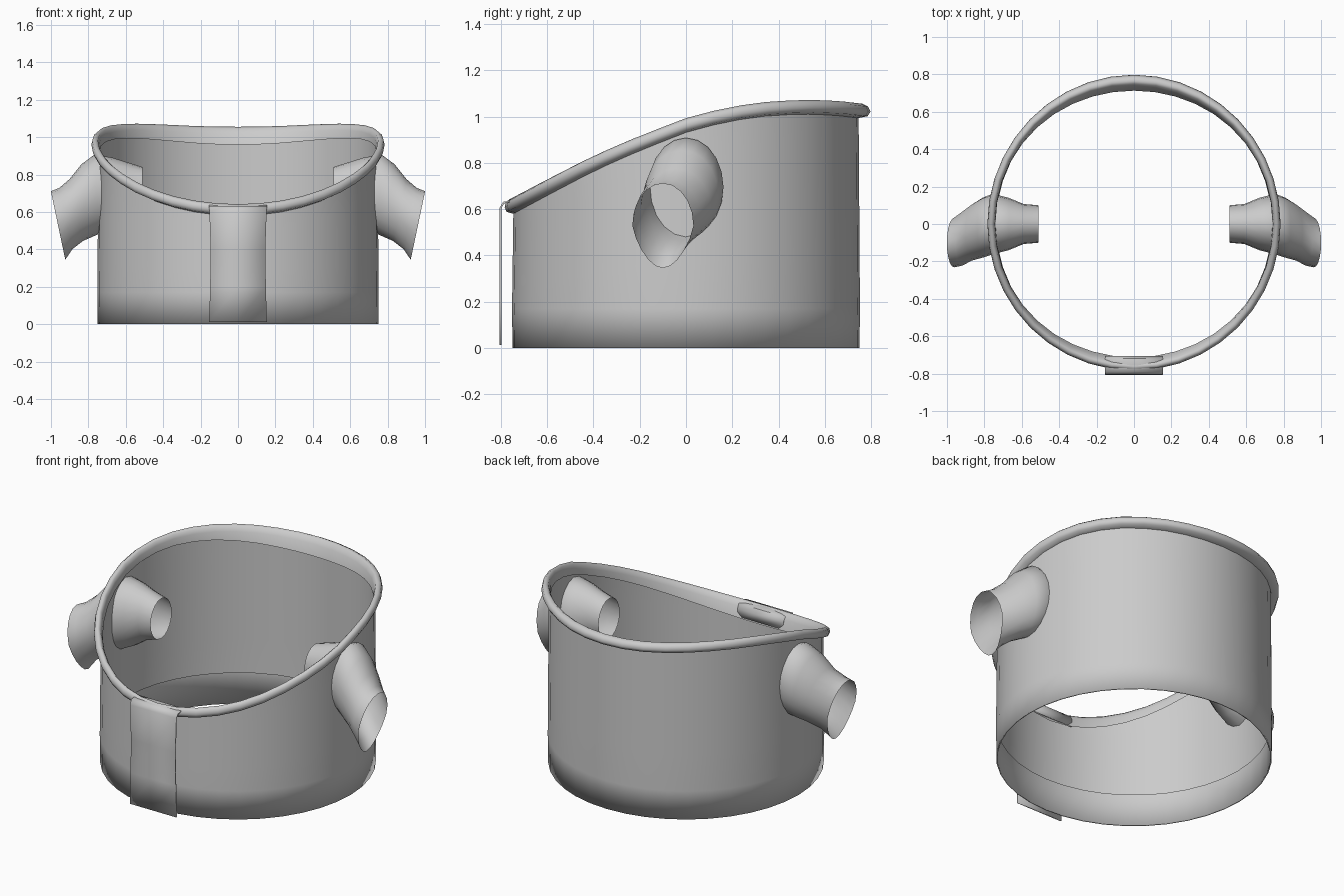
import bpy, bmesh, math

if "Cube" in bpy.data.objects:
    bpy.data.objects.remove(bpy.data.objects["Cube"])

SEG = 40

mat = bpy.data.materials.new("plain grey")
mat.diffuse_color = (0.6, 0.6, 0.6, 1)
mat.use_nodes = True
mat.node_tree.nodes["Principled BSDF"].inputs["Base Color"].default_value = mat.diffuse_color


def lerp(x, table):
    """Piecewise linear lookup in a short table of (x, value)."""
    if x <= table[0][0]:
        return table[0][1]
    for (a, va), (b, vb) in zip(table, table[1:]):
        if x <= b:
            return va + (vb - va) * (x - a) / (b - a)
    return table[-1][1]


def loft(name, rings, closed=True, smooth=True):
    """Skin a list of equally long point rings."""
    bm = bmesh.new()
    rows = [[bm.verts.new(p) for p in ring] for ring in rings]
    n = len(rows[0])
    for lo, hi in zip(rows, rows[1:]):
        for i in range(n if closed else n - 1):
            k = (i + 1) % n
            f = bm.faces.new((lo[i], lo[k], hi[k], hi[i]))
            f.smooth = smooth
    me = bpy.data.meshes.new(name)
    bm.to_mesh(me)
    bm.free()
    me.materials.append(mat)
    ob = bpy.data.objects.new(name, me)
    bpy.context.collection.objects.link(ob)
    return ob


# Height of the slanted mouth, from front to back
MOUTH = [(-0.78, 0.605), (-0.6, 0.70), (-0.4, 0.803), (-0.2, 0.89), (0, 0.967),
         (0.15, 1.007), (0.3, 1.034), (0.5, 1.047), (0.65, 1.042), (0.78, 1.027)]
ANGLES = [2 * math.pi * i / SEG for i in range(SEG)]


def round_ring(radius, height):
    return [(radius * math.cos(a), radius * math.sin(a), height(a)) for a in ANGLES]


def mouth(a):
    return lerp(0.76 * math.sin(a), MOUTH)


# Wall: inner hem, folded bottom edge, then up to the slanted mouth
wall = [round_ring(r, lambda a, z=z: z) for r, z in
        [(0.738, 0.19), (0.742, 0.0), (0.75, 0.0), (0.752, 0.17)]]
for t in (0.25, 0.5, 0.75, 1.0):
    wall.append(round_ring(0.752 - 0.006 * t,
                           lambda a: 0.17 + (mouth(a) - 0.17) * t))
loft("wall", wall)

# Rim: rolled edge that widens into a flange at the front and back
SECTION = [(-0.012, -0.036, 0), (0.018, -0.028, 0.010), (0.027, -0.008, 0.014),
           (0.022, 0.014, 0.008), (0.007, 0.026, 0), (-0.008, 0.016, 0),
           (-0.014, -0.008, -0.012), (-0.016, -0.045, -0.028)]
rim = []
for dr, dz, extra in SECTION:
    ring = []
    for a in ANGLES:
        s = math.sin(a)
        w = abs(s) ** 3
        r = 0.757 + dr + extra * w * (1 if s > 0 or extra < 0 else 0)
        drop = 0.025 * w if extra < -0.02 else 0
        ring.append((r * math.cos(a), r * s, mouth(a) + dz - drop))
    rim.append(ring)
loft("rim", rim)

# Sleeves: tapered tubes through the wall, bending down and forward
# (x, y, z, half width, half height, lean)
SLEEVE = [(0.51, 0.0, 0.72, 0.10, 0.12, 0), (0.59, 0.0, 0.72, 0.107, 0.145, 0),
          (0.67, 0.0, 0.705, 0.14, 0.185, 0), (0.755, 0.0, 0.695, 0.162, 0.213, 0.05),
          (0.81, -0.02, 0.66, 0.16, 0.195, 0.14), (0.865, -0.045, 0.61, 0.15, 0.165, 0.22),
          (0.92, -0.08, 0.565, 0.143, 0.163, 0.22), (0.962, -0.10, 0.528, 0.132, 0.183, 0.21)]
rings = []
for x, y, z, ry, rz, lean in SLEEVE:
    ring = []
    for i in range(20):
        a = 2 * math.pi * i / 20
        c, s = math.cos(a), math.sin(a)
        pinch = 1 - 0.25 * max(0, -s) * max(0, (x - 0.85) / 0.11)
        ring.append((x + lean * rz * s, y + ry * c * pinch, z + rz * s))
    rings.append(ring)
sleeves = loft("sleeves", rings)
sleeves.modifiers.new("mirror", "MIRROR").use_mirror_merge = False

# Strap: flat band hanging in front, hooked over the rim
PATH = [(-0.709, 0.56, 0.15), (-0.709, 0.605, 0.152), (-0.722, 0.628, 0.154),
        (-0.755, 0.634, 0.155), (-0.788, 0.628, 0.155), (-0.802, 0.605, 0.153),
        (-0.802, 0.40, 0.146), (-0.802, 0.20, 0.149), (-0.802, 0.012, 0.154)]
strap = loft("strap", [[(w * k, y, z) for k in (1, 0, -1)] for y, z, w in PATH], closed=False)
solid = strap.modifiers.new("thickness", "SOLIDIFY")
solid.thickness = 0.008
solid.offset = 0
bpy.context.view_layer.objects.active = strap
strap.select_set(True)
bpy.ops.object.shade_smooth_by_angle(angle=math.radians(50))
